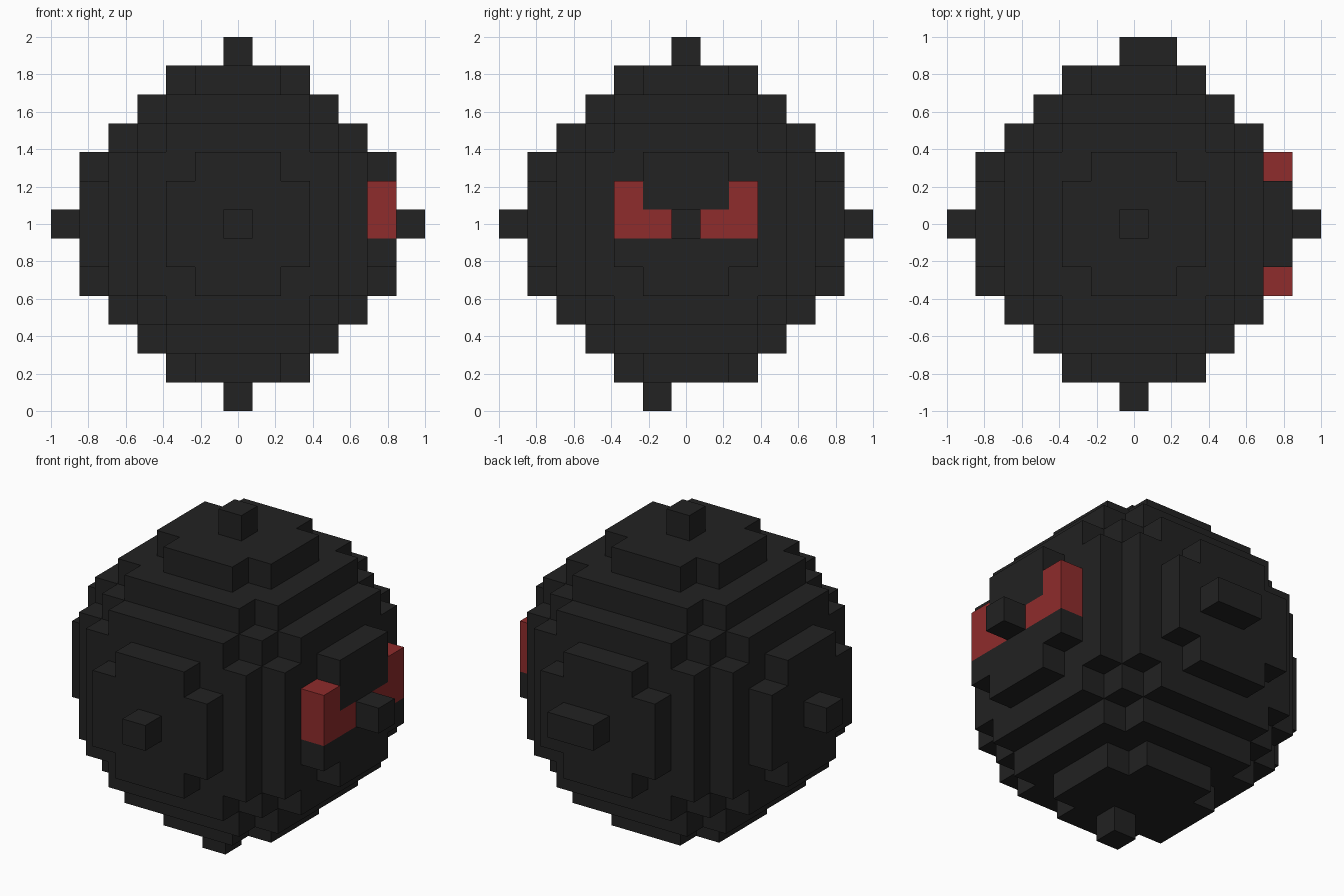
import bpy
import bmesh
from mathutils import Vector

if "Cube" in bpy.data.objects:
    bpy.data.objects.remove(bpy.data.objects["Cube"])

CELL = 2 / 13          # edge of one block
RADIUS_SQ = 30         # squared ball radius, in blocks


def make_material(name, colour):
    mat = bpy.data.materials.new(name)
    mat.use_nodes = True
    mat.diffuse_color = colour
    mat.node_tree.nodes["Principled BSDF"].inputs["Base Color"].default_value = colour
    return mat


charcoal = make_material("charcoal", (0.016, 0.016, 0.016, 1))
red = make_material("dark red", (0.275, 0.025, 0.025, 1))

# Block-built ball
span = range(-5, 6)
ball = {(x, y, z) for x in span for y in span for z in span
        if x * x + y * y + z * z <= RADIUS_SQ}

# Two L-shaped eyes on the +x side, mirrored across y
eyes = {side: {(5, s * 2, 0), (5, s * 2, 1), (5, s, 0)}
        for side, s in (("left", 1), ("right", -1))}

# Single-block studs on each side; the back one is two blocks wide
studs = {
    "nose_stud": {(6, 0, 0)},
    "rear_stud": {(-6, 0, 0)},
    "front_stud": {(0, -6, 0)},
    "back_stud": {(0, 6, 0), (1, 6, 0)},
    "top_stud": {(0, 0, 6)},
    "bottom_stud": {(0, -1, -6)},
}
solid = ball.union(*studs.values())


def build_blocks(name, cells, mat):
    """Skin the exposed sides of the cells, then merge flat areas."""
    bm = bmesh.new()
    for cell in sorted(cells):
        centre = Vector(cell)
        for axis in range(3):
            for sign in (-1, 1):
                n = Vector((0, 0, 0))
                n[axis] = sign
                if tuple(int(c) for c in centre + n) in solid:
                    continue
                u = Vector((0, 0, 0))
                u[(axis + 1) % 3] = 1
                v = n.cross(u)
                corners = [centre + (n + a * u + b * v) / 2
                           for a, b in ((-1, -1), (1, -1), (1, 1), (-1, 1))]
                bm.faces.new([bm.verts.new(c * CELL + Vector((0, 0, 1)))
                              for c in corners])
    bmesh.ops.remove_doubles(bm, verts=bm.verts, dist=0.001)
    bmesh.ops.dissolve_limit(bm, angle_limit=0.02, verts=bm.verts, edges=bm.edges)
    mesh = bpy.data.meshes.new(name)
    bm.to_mesh(mesh)
    bm.free()
    mesh.materials.append(mat)
    obj = bpy.data.objects.new(name, mesh)
    bpy.context.collection.objects.link(obj)
    return obj


build_blocks("ball_body", ball.difference(*eyes.values()), charcoal)
for side, cells in eyes.items():
    build_blocks(side + "_eye", cells, red)
for name, cells in studs.items():
    build_blocks(name, cells, charcoal)
